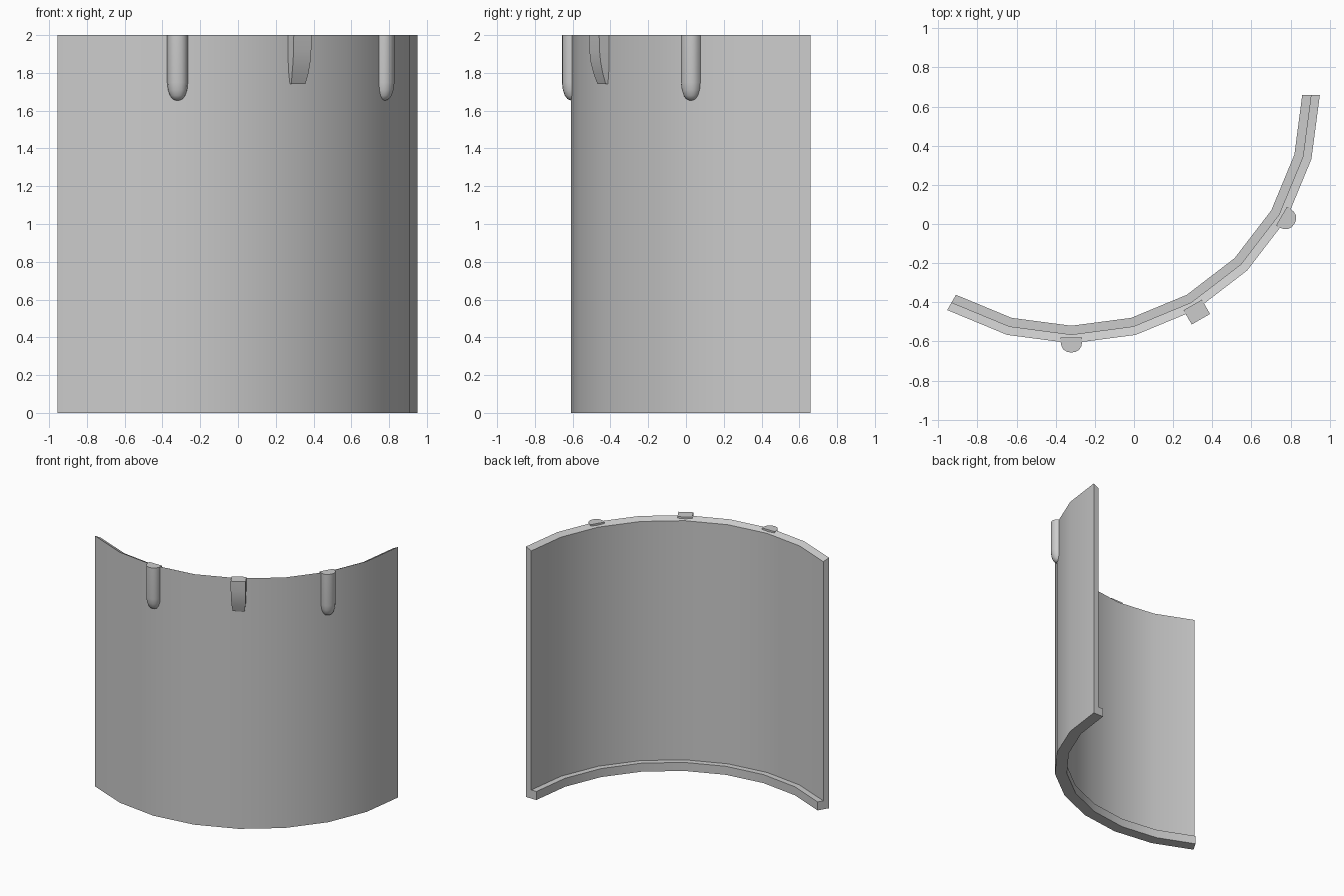
import bpy, bmesh, math

if "Cube" in bpy.data.objects:
    bpy.data.objects.remove(bpy.data.objects["Cube"])

CX, CY = -0.32, 0.66      # centre of the curved wall
R_OUT, R_MID, R_IN = 1.27, 1.225, 1.18


def polar(r, deg, z, t=0.0):
    """Point at radius r and angle deg, shifted t along the tangent."""
    a = math.radians(deg)
    return (CX + r * math.cos(a) - t * math.sin(a),
            CY + r * math.sin(a) + t * math.cos(a), z)


def loft(name, rings, angle=30):
    """Skin closed rings of points and cap both ends."""
    bm = bmesh.new()
    rows = [[bm.verts.new(p) for p in ring] for ring in rings]
    n = len(rows[0])
    for a, b in zip(rows, rows[1:]):
        for i in range(n):
            j = (i + 1) % n
            bm.faces.new((a[i], a[j], b[j], b[i]))
    bm.faces.new(rows[0])
    bm.faces.new(rows[-1])
    bmesh.ops.recalc_face_normals(bm, faces=bm.faces)
    mesh = bpy.data.meshes.new(name)
    bm.to_mesh(mesh)
    bm.free()
    ob = bpy.data.objects.new(name, mesh)
    bpy.context.collection.objects.link(ob)
    bpy.ops.object.select_all(action='DESELECT')
    ob.select_set(True)
    bpy.context.view_layer.objects.active = ob
    bpy.ops.object.shade_smooth_by_angle(angle=math.radians(angle))
    return ob


# Curved wall: sloped top rim, inner lip along the bottom, eight 15 degree facets
profile = [(R_OUT, 0), (R_OUT, 2), (R_MID, 1.977),
           (R_MID, 0.068), (R_IN, 0.068), (R_IN, 0)]
loft("curved_wall", [[polar(r, deg, z) for r, z in profile]
                     for deg in range(-120, 1, 15)], 25)


def peg(name, deg, outline, sections, angle):
    """outline: (tangent, height) from -1..1 and 0..1; sections: z, half width, protrusion."""
    rings = []
    for z, w, p in sections:
        ring = [polar(1.24, deg, z, -w), polar(1.24, deg, z, w)]
        ring[1:1] = []
        ring += [polar(1.262 + p * h, deg, z, w * t) for t, h in outline]
        rings.append(ring)
    return loft(name, rings, angle)


# Two rounded pegs
round_outline = [(1, 0), (0.92, 0.42), (0.72, 0.74), (0.4, 0.93), (0, 1),
                 (-0.4, 0.93), (-0.72, 0.74), (-0.92, 0.42), (-1, 0)]
round_sections = [(2, 0.055, 0.055), (1.75, 0.055, 0.055), (1.71, 0.051, 0.05),
                  (1.68, 0.041, 0.04), (1.662, 0.028, 0.026), (1.655, 0.014, 0.01)]
for side, deg in (("left", -90), ("right", -30)):
    peg("round_peg_" + side, deg, round_outline, round_sections, 50)

# Central square peg, tapering back to the wall
square_outline = [(1, 0), (1, 1), (-1, 1), (-1, 0)]
square_sections = [(2, 0.054, 0.062), (1.92, 0.054, 0.06), (1.86, 0.053, 0.053),
                   (1.8, 0.05, 0.038), (1.74, 0.043, 0.016)]
peg("square_peg", -60, square_outline, square_sections, 40)
